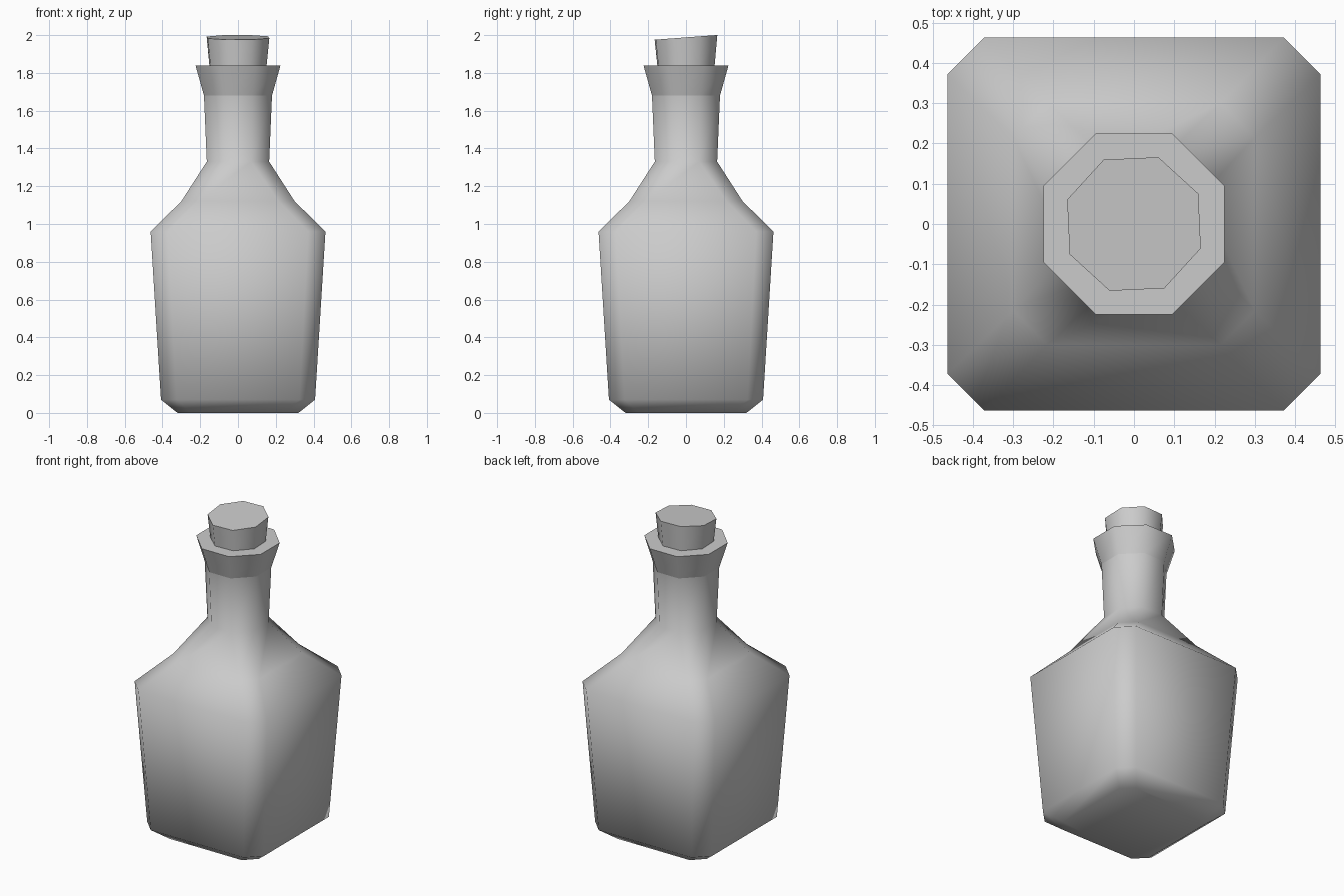
import bpy, bmesh, math

old = bpy.data.objects.get("Cube")
if old:
    bpy.data.objects.remove(old, do_unlink=True)

# One plain grey for everything
grey = bpy.data.materials.new("plain_grey")
grey.use_nodes = True
colour = (0.6, 0.6, 0.6, 1)
grey.diffuse_color = colour
grey.node_tree.nodes["Principled BSDF"].inputs["Base Color"].default_value = colour


def chamfered_ring(half, flat, z):
    """Square outline with cut corners: half width, half length of flat side."""
    corners = []
    for i in range(4):
        c, s = round(math.cos(i * math.pi / 2)), round(math.sin(i * math.pi / 2))
        for x, y in ((half, -flat), (half, flat)):
            corners.append((x * c - y * s, x * s + y * c, z))
    return corners


def loft(name, rings, cap_bottom=False, cap_top=False, flat_caps=True):
    """Skin stacked rings with smooth sides; flat caps keep a sharp rim."""
    bm = bmesh.new()
    loops = [[bm.verts.new(p) for p in ring] for ring in rings]
    n = len(loops[0])
    for low, high in zip(loops, loops[1:]):
        for i in range(n):
            j = (i + 1) % n
            bm.faces.new((low[i], low[j], high[j], high[i])).smooth = True
    caps = []
    if cap_bottom:
        caps.append(bm.faces.new(loops[0][::-1]))
    if cap_top:
        caps.append(bm.faces.new(loops[-1]))
    for face in caps:
        face.smooth = not flat_caps
        if flat_caps:
            for edge in face.edges:
                edge.smooth = False
    mesh = bpy.data.meshes.new(name)
    bm.to_mesh(mesh)
    bm.free()
    mesh.materials.append(grey)
    obj = bpy.data.objects.new(name, mesh)
    bpy.context.collection.objects.link(obj)
    return obj


# Bottle body: base, square belly, shoulder and octagonal neck
profile = [(0.32, 0.25, 0), (0.408, 0.325, 0.07), (0.463, 0.372, 0.96),
           (0.30, 0.215, 1.12), (0.165, 0.07, 1.33), (0.18, 0.075, 1.68)]
loft("bottle_body", [chamfered_ring(*p) for p in profile],
     cap_bottom=True, flat_caps=False)

# Flared lip with a flat top
loft("bottle_lip", [chamfered_ring(0.18, 0.075, 1.68),
                    chamfered_ring(0.225, 0.095, 1.84)], cap_top=True)

# Stopper, slightly twisted, with a slanted top
stopper = loft("stopper", [chamfered_ring(0.148, 0.061, 1.83),
                           chamfered_ring(0.163, 0.068, 1.988)], cap_top=True)
twist = math.radians(2.6)
for v in stopper.data.vertices:
    x, y = v.co.x, v.co.y
    v.co.x = x * math.cos(twist) - y * math.sin(twist)
    v.co.y = x * math.sin(twist) + y * math.cos(twist)
    if v.co.z > 1.9:
        v.co.z += 0.075 * v.co.y
